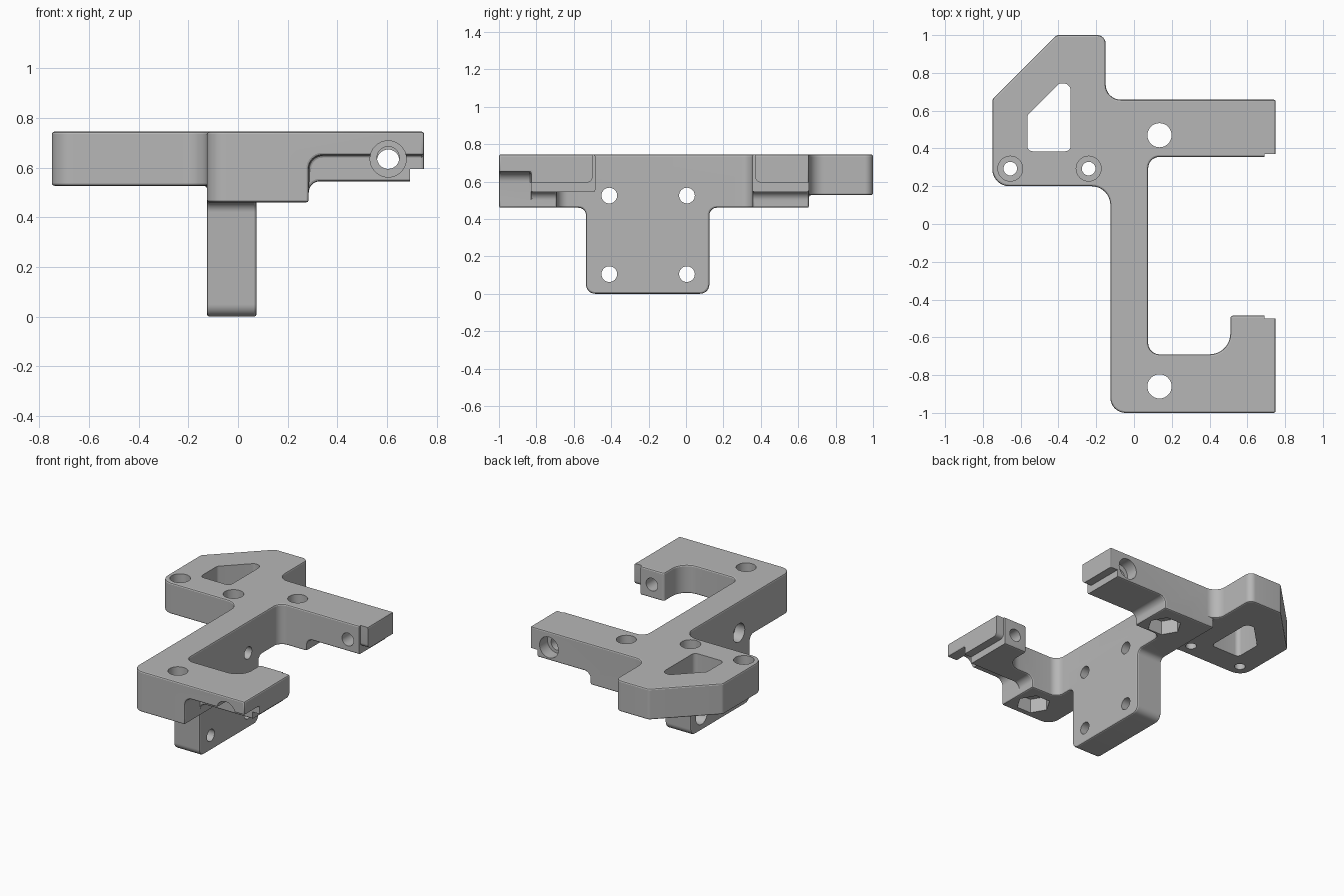
import bpy, bmesh, math
from mathutils import Vector

cube = bpy.data.objects.get("Cube")
if cube:
    bpy.data.objects.remove(cube, do_unlink=True)

grey = bpy.data.materials.new("light grey")
grey.use_nodes = True
COLOR = (0.47, 0.47, 0.47, 1)
grey.diffuse_color = COLOR
grey.node_tree.nodes["Principled BSDF"].inputs["Base Color"].default_value = COLOR

TOP, BOTTOM = 0.745, 0.46
PLACE = {"x": lambda a, b, h: (h, a, b),
         "y": lambda a, b, h: (a, h, b),
         "z": lambda a, b, h: (a, b, h)}


def rounded(corners, steps=8):
    """Outline from (a, b, optional radius) corners, with arcs at the radii."""
    out = []
    pts = [Vector(c[:2]) for c in corners]
    for i, c in enumerate(corners):
        p = pts[i]
        if len(c) < 3:
            out.append(p)
            continue
        r = c[2]
        d1 = (pts[i - 1] - p).normalized()
        d2 = (pts[(i + 1) % len(pts)] - p).normalized()
        half = d1.angle(d2) / 2
        t = r / math.tan(half)
        centre = p + (d1 + d2).normalized() * r / math.sin(half)
        v1, v2 = p + d1 * t - centre, p + d2 * t - centre
        for k in range(steps + 1):
            w = k / steps * (math.pi - 2 * half)
            span = math.pi - 2 * half
            out.append(centre + (v1 * math.sin(span - w) + v2 * math.sin(w)) / math.sin(span))
    return out


def prism(name, corners, axis, lo, hi):
    """Extrude an outline along an axis."""
    bm = bmesh.new()
    outline = rounded(corners)
    low = [bm.verts.new(PLACE[axis](p.x, p.y, lo)) for p in outline]
    high = [bm.verts.new(PLACE[axis](p.x, p.y, hi)) for p in outline]
    bm.faces.new(low)
    bm.faces.new(high)
    for i in range(len(low)):
        bm.faces.new((low[i - 1], low[i], high[i], high[i - 1]))
    bmesh.ops.recalc_face_normals(bm, faces=bm.faces)
    mesh = bpy.data.meshes.new(name)
    bm.to_mesh(mesh)
    bm.free()
    mesh.materials.append(grey)
    ob = bpy.data.objects.new(name, mesh)
    bpy.context.collection.objects.link(ob)
    return ob


def apply(ob, mod):
    bpy.context.view_layer.objects.active = ob
    bpy.ops.object.modifier_apply(modifier=mod.name)


def combine(ob, other, operation="DIFFERENCE"):
    mod = ob.modifiers.new("combine", "BOOLEAN")
    mod.operation, mod.solver, mod.object = operation, "EXACT", other
    apply(ob, mod)
    bpy.data.objects.remove(other, do_unlink=True)


def bore(ob, a, b, r, axis, lo, hi, sides=32):
    ring = [(a + r * math.cos(math.tau * k / sides), b + r * math.sin(math.tau * k / sides))
            for k in range(sides)]
    combine(ob, prism("bore", ring, axis, lo, hi))


# Main bracket outline
bracket = prism("mounting_bracket", [
    (-.75, .66, .03), (-.41, 1, .03), (-.15, 1, .045), (-.15, .658, .08),
    (.75, .658), (.75, .355), (.075, .355, .06), (.075, -.69, .06),
    (.51, -.69, .11), (.51, -.485, .015), (.75, -.485), (.75, -1),
    (-.125, -1, .08), (-.125, .2, .1), (-.75, .2, .09)], "z", BOTTOM, TOP)

# Thinner side plate
combine(bracket, prism("plate_relief", [
    (-1, .05), (-.125, .05), (-.125, .658), (.1, .658), (.1, 1.1), (-1, 1.1)],
    "z", .3, .527))

# Thinner arms, with a deeper step under the front arm
for z, r, y0, y1 in ((.545, .045, -1.1, 1.1), (.65, .055, -1.1, -.83)):
    combine(bracket, prism("arm_relief", [(.285, .3), (1, .3), (1, z), (.285, z, r)],
                           "y", y0, y1))

# Vertical mounting leg
combine(bracket, prism("leg", [
    (-.535, 0, .05), (.125, 0, .05), (.125, BOTTOM, .04), (.25, BOTTOM), (.25, .6),
    (-.63, .6), (-.63, BOTTOM), (-.535, BOTTOM, .04)], "x", -.125, .075), "UNION")

# Softened edges
bevel = bracket.modifiers.new("soft_edges", "BEVEL")
bevel.width, bevel.segments = .01, 2
bevel.limit_method, bevel.angle_limit = "ANGLE", math.radians(40)
bevel.use_clamp_overlap = False
apply(bracket, bevel)

# Stepped arm tips
combine(bracket, prism("tip_relief", [
    (-1.1, .2), (1, .2), (1, .595), (.37, .595, .03), (.37, .9), (-.5, .9),
    (-.5, .595, .03), (-1.1, .595)], "x", .692, 1))

# Window in the side plate
combine(bracket, prism("window", [
    (-.565, .385, .03), (-.565, .575, .03), (-.395, .745, .03),
    (-.335, .745, .04), (-.335, .385, .03)], "z", .3, 1))

# Bolt holes with hexagonal nut pockets
for y in (.47, -.86):
    bore(bracket, .135, y, .064, "z", .3, 1)
    bore(bracket, .135, y, .112, "z", .3, .56, 6)

# Counterbored plate screws
for x in (-.655, -.24):
    bore(bracket, x, .293, .036, "z", .3, 1)
    bore(bracket, x, .293, .066, "z", .64, 1)

# Leg screw holes, counterbored from the side
for y in (-.41, .005):
    for z in (.105, .525):
        bore(bracket, y, z, .042, "x", -.3, .3)
        bore(bracket, y, z, .064, "x", -.3, -.05)

# Cross holes through both arms
bore(bracket, .605, .64, .045, "y", -1.1, -.4)
bore(bracket, .605, .635, .073, "y", -1.1, -.78)
bore(bracket, .605, .628, .045, "y", .2, .8)
bore(bracket, .605, .635, .073, "y", .57, .8)

bpy.ops.object.select_all(action="DESELECT")
bracket.select_set(True)
bpy.context.view_layer.objects.active = bracket
bpy.ops.object.shade_smooth_by_angle(angle=math.radians(20))
